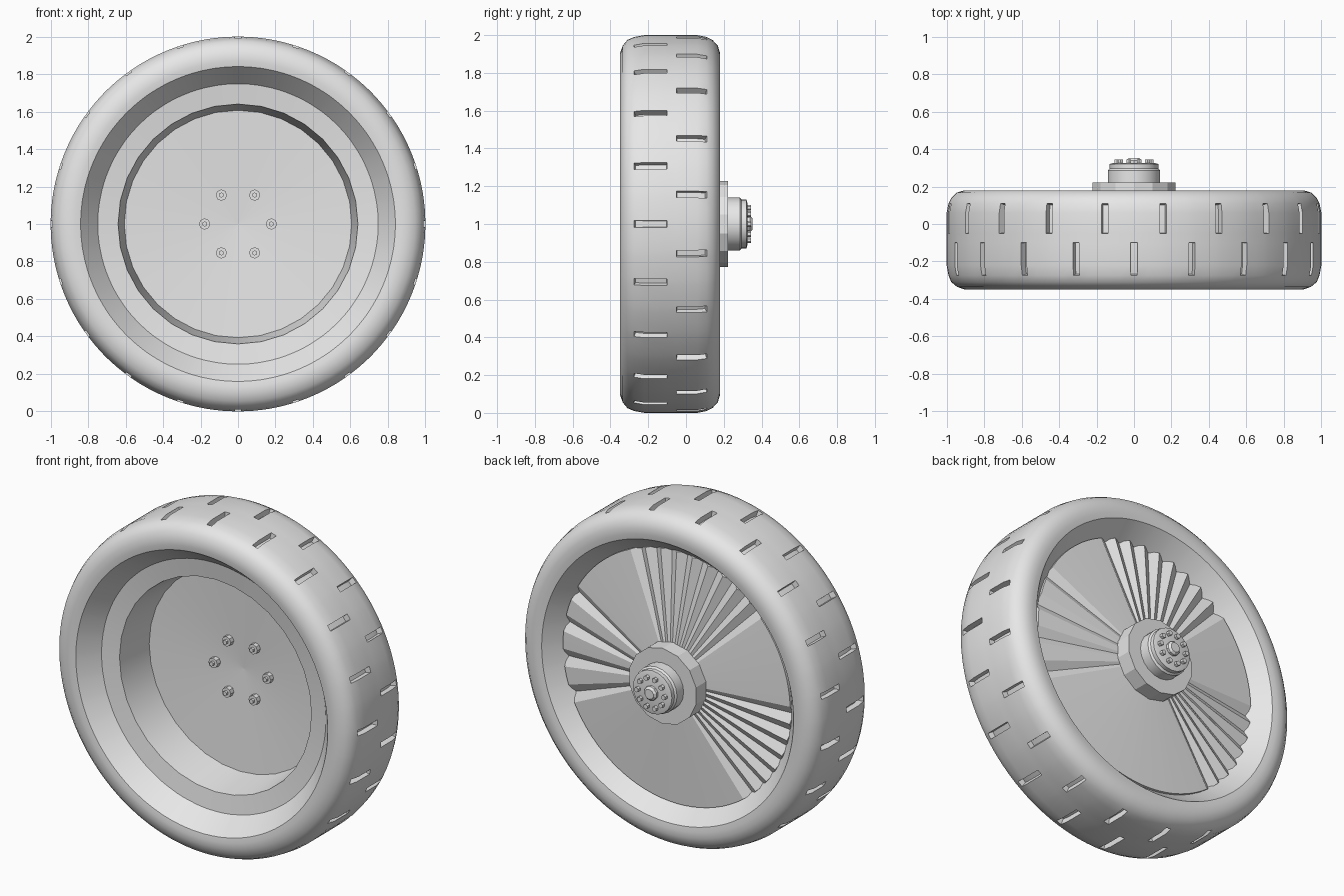
import bpy, bmesh, math

if "Cube" in bpy.data.objects:
    bpy.data.objects.remove(bpy.data.objects["Cube"])

grey = bpy.data.materials.new("plain grey")
grey.diffuse_color = (0.8, 0.8, 0.8, 1)
grey.use_nodes = True
grey.node_tree.nodes["Principled BSDF"].inputs["Base Color"].default_value = grey.diffuse_color


def finish(bm, name, smooth=None):
    """Turn a bmesh into a named object, optionally smooth by angle."""
    bmesh.ops.recalc_face_normals(bm, faces=bm.faces[:])
    me = bpy.data.meshes.new(name)
    bm.to_mesh(me)
    bm.free()
    me.materials.append(grey)
    ob = bpy.data.objects.new(name, me)
    bpy.context.collection.objects.link(ob)
    if smooth:
        bpy.ops.object.select_all(action='DESELECT')
        ob.select_set(True)
        bpy.context.view_layer.objects.active = ob
        bpy.ops.object.shade_smooth_by_angle(angle=math.radians(smooth))
    return ob


def lathe(profile, angles, x=0.0, z=1.0, close=True):
    """Spin a (radius, y) profile round the y axis through (x, z); angles in degrees."""
    bm = bmesh.new()
    rings = [[bm.verts.new((x + r * math.sin(math.radians(a)), y,
                            z + r * math.cos(math.radians(a)))) for r, y in profile]
             for a in angles]
    n = len(profile)
    for i, ring in enumerate(rings):
        nxt = rings[(i + 1) % len(rings)]
        for j in range(n if close else n - 1):
            k = (j + 1) % n
            if profile[j][0] == 0 and profile[k][0] == 0:
                continue
            bm.faces.new((ring[j], ring[k], nxt[k], nxt[j]))
    bmesh.ops.remove_doubles(bm, verts=bm.verts[:], dist=1e-5)
    return bm


def even(n):
    return [360 * i / n for i in range(n)]


def stud(name, r, y0, y1, ring_r, deg, sides=8):
    a = math.radians(deg)
    bm = lathe([(0, y0), (r, y0), (r, y1), (0, y1)], even(sides),
               ring_r * math.cos(a), 1 + ring_r * math.sin(a), False)
    finish(bm, name)


# tire: rounded body with sloped bead seats on both sides
tire_profile = [(0.84, -0.345), (0.87, -0.35), (0.905, -0.349), (0.945, -0.335),
                (0.975, -0.31), (0.99, -0.275), (1.0, -0.22), (1.0, -0.10),
                (1.0, -0.05), (1.0, 0.06), (0.99, 0.11), (0.975, 0.14),
                (0.945, 0.168), (0.905, 0.18), (0.87, 0.18), (0.84, 0.175),
                (0.747, 0.06), (0.747, -0.23)]
columns = [9 * k + d for k in range(40) for d in (-1, 1, 4.5)]
bm = lathe(tire_profile, columns)
bmesh.ops.recalc_face_normals(bm, faces=bm.faces[:])

# tread slots: two staggered rows sunk into the tread
slots = []
for f in bm.faces:
    c = f.calc_center_median()
    r = math.hypot(c.x, c.z - 1)
    deg = math.degrees(math.atan2(c.x, c.z - 1)) % 360
    k = round(deg / 9)
    if r < 0.975 or abs(deg - 9 * k) > 0.5:
        continue
    if (k % 2 == 0 and -0.28 < c.y < -0.10) or (k % 2 == 1 and -0.05 < c.y < 0.12):
        slots.append(f)
bmesh.ops.inset_region(bm, faces=slots, thickness=0.002, depth=-0.035,
                       use_even_offset=True)
finish(bm, "tire", 35)

# rim: flat front ring and deep barrel
finish(lathe([(0.755, -0.232), (0.64, -0.215), (0.605, 0.035), (0.755, 0.045)], even(32)),
       "rim", 30)

# wheel disc: shallow front face, pleated fan on the back
bm = lathe([(0, 0.055), (0.62, 0.02), (0.758, 0.04), (0.758, 0.09), (0.2, 0.13), (0, 0.13)],
           even(90), close=False)
for v in bm.verts:
    if abs(v.co.y - 0.09) < 1e-4:
        deg = math.degrees(math.atan2(v.co.x, v.co.z - 1))
        step = round(deg / 4)
        pleated = -46 < deg < 24 or -146 < deg < -88
        crease = 50 < deg < 115 and step % 4 == 0
        if crease or (pleated and step % 2):
            v.co.y -= 0.035
finish(bm, "wheel_disc")

# wheel bolts on the front of the disc
for i in range(6):
    stud("wheel_bolt", 0.03, 0.07, 0.015, 0.178, 60 * i)
    stud("wheel_bolt_tip", 0.014, 0.03, 0.0, 0.178, 60 * i, 6)

# hub on the back: flange, drum, studs and centre cap
finish(lathe([(0, 0.09), (0.228, 0.09), (0.228, 0.222), (0, 0.222)], even(14), close=False),
       "hub_flange")
finish(lathe([(0, 0.2), (0.14, 0.2), (0.14, 0.285), (0.13, 0.295), (0.13, 0.32),
              (0.112, 0.325), (0, 0.325)], even(20), close=False), "hub_drum", 30)
for i in range(10):
    stud("hub_stud", 0.015, 0.30, 0.345, 0.09, 36 * i, 6)
finish(lathe([(0, 0.30), (0.042, 0.30), (0.042, 0.34), (0.03, 0.352), (0, 0.352)],
             even(10), close=False), "hub_cap")
